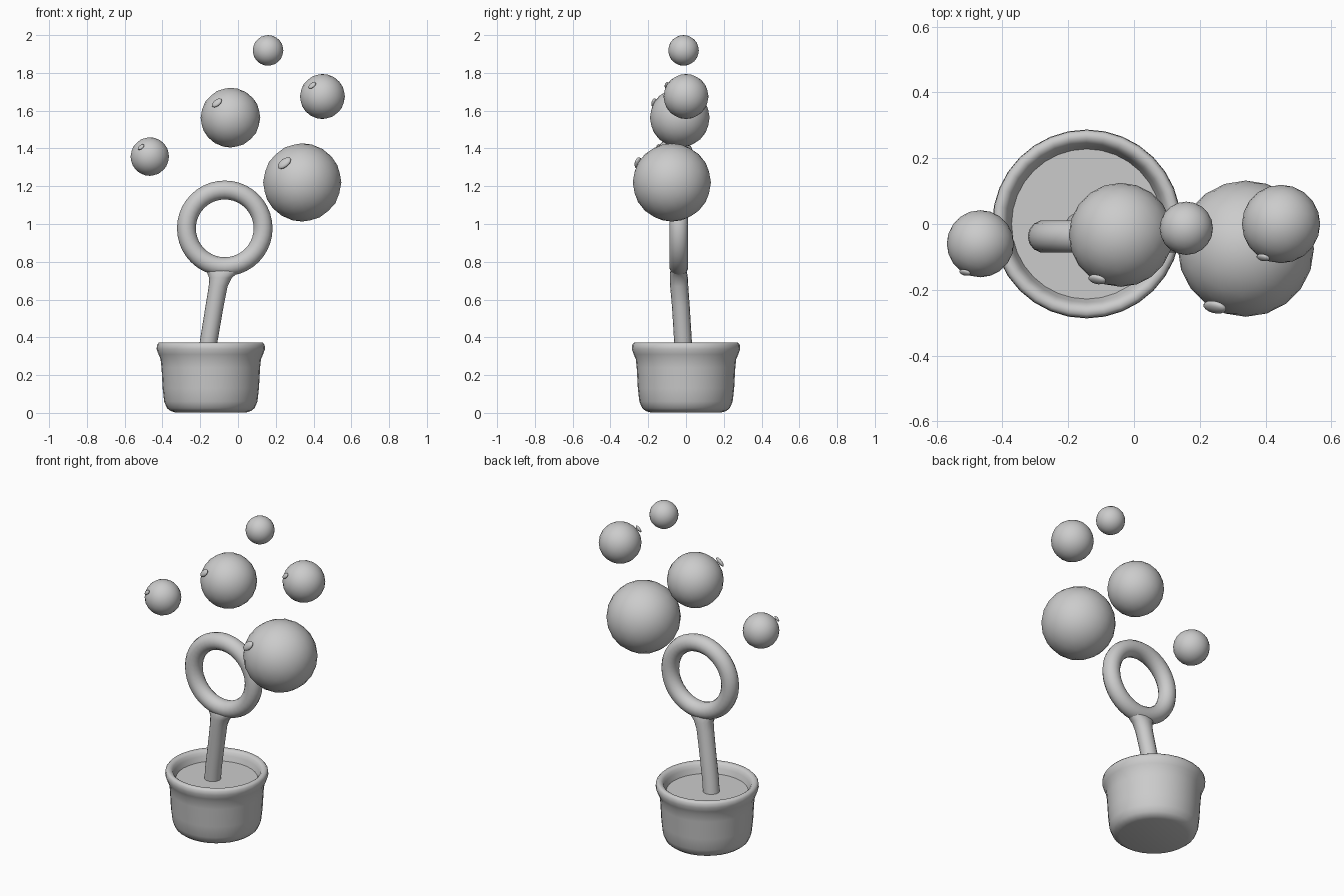
import bpy, bmesh, math
from mathutils import Vector, Matrix

cube = bpy.data.objects.get("Cube")
if cube:
    bpy.data.objects.remove(cube, do_unlink=True)

grey = bpy.data.materials.new("plain grey")
grey.use_nodes = True
grey.diffuse_color = (0.6, 0.6, 0.6, 1)
grey.node_tree.nodes["Principled BSDF"].inputs["Base Color"].default_value = (0.6, 0.6, 0.6, 1)


def finish(name, bm, angle=60):
    """Turn a bmesh into a smooth-shaded object."""
    bmesh.ops.recalc_face_normals(bm, faces=bm.faces)
    mesh = bpy.data.meshes.new(name)
    bm.to_mesh(mesh)
    bm.free()
    mesh.materials.append(grey)
    obj = bpy.data.objects.new(name, mesh)
    bpy.context.collection.objects.link(obj)
    bpy.ops.object.select_all(action='DESELECT')
    obj.select_set(True)
    bpy.context.view_layer.objects.active = obj
    bpy.ops.object.shade_smooth_by_angle(angle=math.radians(angle))
    return obj


def loft(name, sections, steps, closed=False):
    """Bridge rings given as (x, y, z, radius x, radius y)."""
    bm = bmesh.new()
    rings = []
    for x, y, z, rx, ry in sections:
        angles = [math.tau * i / steps for i in range(steps)]
        rings.append([bm.verts.new((x + rx * math.cos(a), y + ry * math.sin(a), z)) for a in angles])
    for low, high in zip(rings, rings[1:]):
        for i in range(steps):
            j = (i + 1) % steps
            bm.faces.new((low[i], low[j], high[j], high[i]))
    bm.faces.new(rings[0])
    bm.faces.new(rings[-1])
    return finish(name, bm)


# Pot: outer wall, rolled rim, inner wall and soil surface
POT_X = -0.144
pot_profile = [(0.19, 0.003), (0.213, 0.01), (0.232, 0.025), (0.247, 0.06), (0.255, 0.13),
               (0.261, 0.24), (0.266, 0.285), (0.277, 0.31), (0.287, 0.338), (0.285, 0.36),
               (0.275, 0.372), (0.258, 0.37), (0.246, 0.36), (0.238, 0.34), (0.228, 0.31)]
loft("pot", [(POT_X, 0, z, r, r) for r, z in pot_profile], 32)

# Wand handle, flaring into the ring
handle = [(-0.166, -0.01, 0.29, 0.047, 0.047), (-0.155, -0.016, 0.38, 0.047, 0.047),
          (-0.125, -0.027, 0.56, 0.048, 0.047), (-0.105, -0.036, 0.67, 0.05, 0.048),
          (-0.093, -0.038, 0.715, 0.06, 0.048), (-0.083, -0.04, 0.74, 0.08, 0.046),
          (-0.076, -0.04, 0.757, 0.1, 0.04), (-0.072, -0.04, 0.775, 0.1, 0.03)]
loft("wand_handle", handle, 16)

# Wand ring, standing upright
bpy.ops.mesh.primitive_torus_add(major_segments=40, minor_segments=14, major_radius=0.203,
                                 minor_radius=0.05, location=(-0.07, -0.038, 0.977),
                                 rotation=(math.pi / 2, 0, 0))
ring = bpy.context.object
ring.name = "wand_ring"
ring.data.materials.append(grey)
bpy.ops.object.shade_smooth()

# Bubbles, each with a small raised glint on its front upper side
out = Vector((-0.42, -0.79, 0.455)).normalized()
side = Vector((1, 0.1, 0.6))
side = (side - out * side.dot(out)).normalized()
turn = Matrix((side, out.cross(side), out)).transposed().to_4x4()

bubbles = {"large": (0.34, -0.075, 1.22, 0.207), "middle": (-0.04, -0.033, 1.563, 0.158),
           "right_upper": (0.447, 0, 1.675, 0.119), "left_small": (-0.467, -0.06, 1.357, 0.102),
           "top_small": (0.159, -0.013, 1.919, 0.081)}
for name, (x, y, z, r) in bubbles.items():
    bm = bmesh.new()
    bmesh.ops.create_icosphere(bm, subdivisions=3, radius=r, matrix=Matrix.Translation((x, y, z)))
    finish("bubble_" + name, bm)
    if name == "top_small":
        continue
    bm = bmesh.new()
    place = Matrix.Translation(Vector((x, y, z)) + out * r * 1.09) @ turn
    size = Matrix.Diagonal((r * 0.2, r * 0.125, r * 0.07, 1))
    bmesh.ops.create_uvsphere(bm, u_segments=14, v_segments=8, radius=1, matrix=place @ size)
    finish("glint_" + name, bm)
